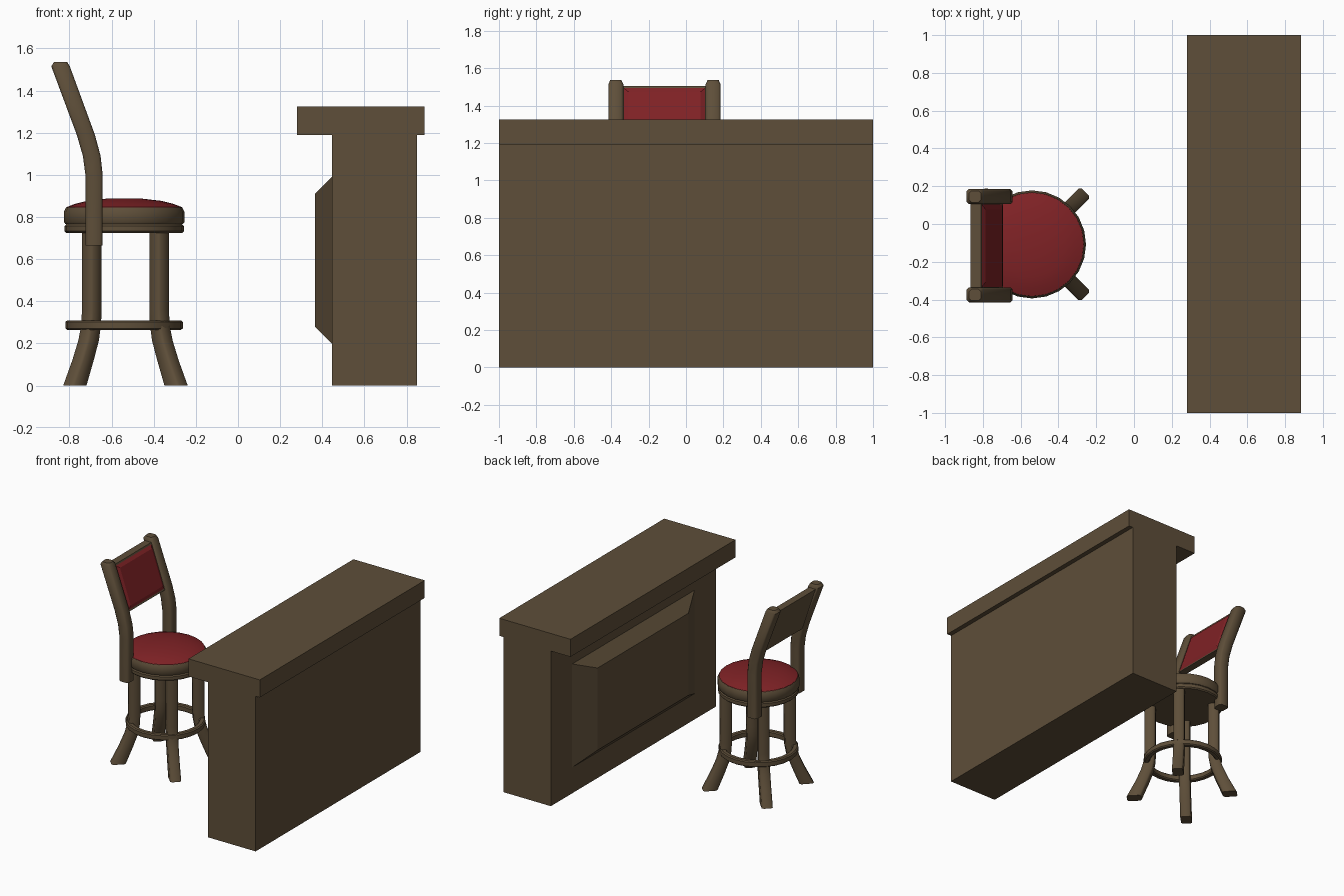
import bpy, bmesh, math
from mathutils import Vector

if "Cube" in bpy.data.objects:
    bpy.data.objects.remove(bpy.data.objects["Cube"])

CX, CY = -0.54, -0.108   # stool centre


def material(name, rgb):
    m = bpy.data.materials.new(name)
    m.diffuse_color = (*rgb, 1)
    m.use_nodes = True
    m.node_tree.nodes["Principled BSDF"].inputs["Base Color"].default_value = m.diffuse_color
    return m


WOOD = material("dark wood", (0.112, 0.077, 0.041))
RED = material("red leather", (0.215, 0.016, 0.019))


def finish(name, bm, mats, smooth=None):
    bmesh.ops.recalc_face_normals(bm, faces=bm.faces)
    me = bpy.data.meshes.new(name)
    bm.to_mesh(me)
    bm.free()
    for m in mats:
        me.materials.append(m)
    if smooth:
        me.polygons.foreach_set("use_smooth", [True] * len(me.polygons))
        me.set_sharp_from_angle(angle=math.radians(smooth))
    ob = bpy.data.objects.new(name, me)
    bpy.context.collection.objects.link(ob)
    return ob


def box_bm(lo, hi):
    bm = bmesh.new()
    bmesh.ops.create_cube(bm, size=1)
    for v in bm.verts:
        v.co = [(a + b) / 2 + c * (b - a) for a, b, c in zip(lo, hi, v.co)]
    return bm


def loft(bm, rings, closed=False):
    """Skin a list of equal-length point rings."""
    vs = [[bm.verts.new(p) for p in ring] for ring in rings]
    n = len(vs[0])
    for i in range(len(vs) if closed else len(vs) - 1):
        a, b = vs[i], vs[(i + 1) % len(vs)]
        for k in range(n):
            bm.faces.new((a[k], a[(k + 1) % n], b[(k + 1) % n], b[k]))
    if not closed:
        bm.faces.new(vs[0])
        bm.faces.new(vs[-1])


def lathe(name, profile, mat, closed=False, n=24):
    bm = bmesh.new()
    loft(bm, [[(CX + r * math.cos(2 * math.pi * k / n),
                CY + r * math.sin(2 * math.pi * k / n), z) for k in range(n)]
              for r, z in profile], closed)
    return finish(name, bm, [mat], 40)


def bar(name, base, direction, rows):
    """Chamfered timber bent along direction; rows = (offset, z, half depth, half width)."""
    d = Vector((*direction, 0)).normalized()
    s = Vector((-d.y, d.x, 0))
    rings = []
    for off, z, a, b in rows:
        c = Vector((*base, z)) + d * off
        k = 0.012
        pts = [(a, b - k), (a - k, b), (k - a, b), (-a, b - k),
               (-a, k - b), (k - a, -b), (a - k, -b), (a, k - b)]
        rings.append([c + d * p + s * q for p, q in pts])
    bm = bmesh.new()
    loft(bm, rings)
    return finish(name, bm, [WOOD], 50)


# Counter
finish("counter_top", box_bm((0.28, -1, 1.19), (0.885, 1, 1.325)), [WOOD])
finish("counter_body", box_bm((0.447, -1, 0), (0.85, 1, 1.19)), [WOOD])

# Raised panel with sloped sides on the guest side of the counter
bm = bmesh.new()
loft(bm, [[(x, -y, z0), (x, y, z0), (x, y, z1), (x, -y, z1)]
          for x, y, z0, z1 in ((0.455, 0.76, 0.19, 1.0), (0.365, 0.55, 0.28, 0.91))])
finish("counter_panel", bm, [WOOD])

# Seat: lower plate, rim and domed cushion
lathe("seat_plate", [(0.275, 0.725), (0.283, 0.733), (0.283, 0.757), (0.275, 0.766)], WOOD)
lathe("seat_rim", [(0.278, 0.766), (0.286, 0.776), (0.286, 0.825), (0.276, 0.845)], WOOD)
lathe("seat_cushion", [(0.277, 0.835), (0.274, 0.847), (0.235, 0.862),
                       (0.175, 0.877), (0.07, 0.889)], RED)

# Foot ring
lathe("foot_ring", [(0.236, 0.272), (0.244, 0.265), (0.27, 0.265), (0.278, 0.272),
                    (0.278, 0.303), (0.27, 0.31), (0.244, 0.31), (0.236, 0.303)], WOOD, True)

# Four splayed legs on the diagonals
LEG = [(0.340, 0.0, 0.051, 0.039), (0.285, 0.12, 0.045, 0.039), (0.247, 0.215, 0.042, 0.039),
       (0.230, 0.29, 0.039, 0.039), (0.226, 0.36, 0.039, 0.039), (0.226, 0.735, 0.039, 0.039)]
for sx, fx in ((1, "right"), (-1, "left")):
    for sy, fy in ((1, "back"), (-1, "front")):
        bar(f"{fy}_{fx}_leg", (CX + 0.006, CY), (sx, sy), LEG)

# Two curved back posts
POST = [(0.683, 0.665, 0.04, 0.04), (0.683, 1.0, 0.041, 0.04), (0.694, 1.09, 0.042, 0.04),
        (0.722, 1.19, 0.043, 0.04), (0.842, 1.515, 0.044, 0.04), (0.842, 1.536, 0.031, 0.03)]
for y, side in ((0.145, "back"), (-0.375, "front")):
    bar(f"{side}_back_post", (0, y), (-1, 0), POST)

# Leaning backrest with a red pad inset in its front
bm = box_bm((-0.028, -0.345, 1.17), (0.028, 0.115, 1.505))
for v in bm.verts:
    v.co.x += -0.722 - 0.345 * (v.co.z - 1.17)
bm.normal_update()
pad = max(bm.faces, key=lambda f: f.normal.x)
bmesh.ops.inset_individual(bm, faces=[pad], thickness=0.018)
edge = bmesh.ops.inset_individual(bm, faces=[pad], thickness=0.035, depth=0.012)["faces"]
for f in [pad] + edge:
    f.material_index = 1
finish("backrest", bm, [WOOD, RED])
